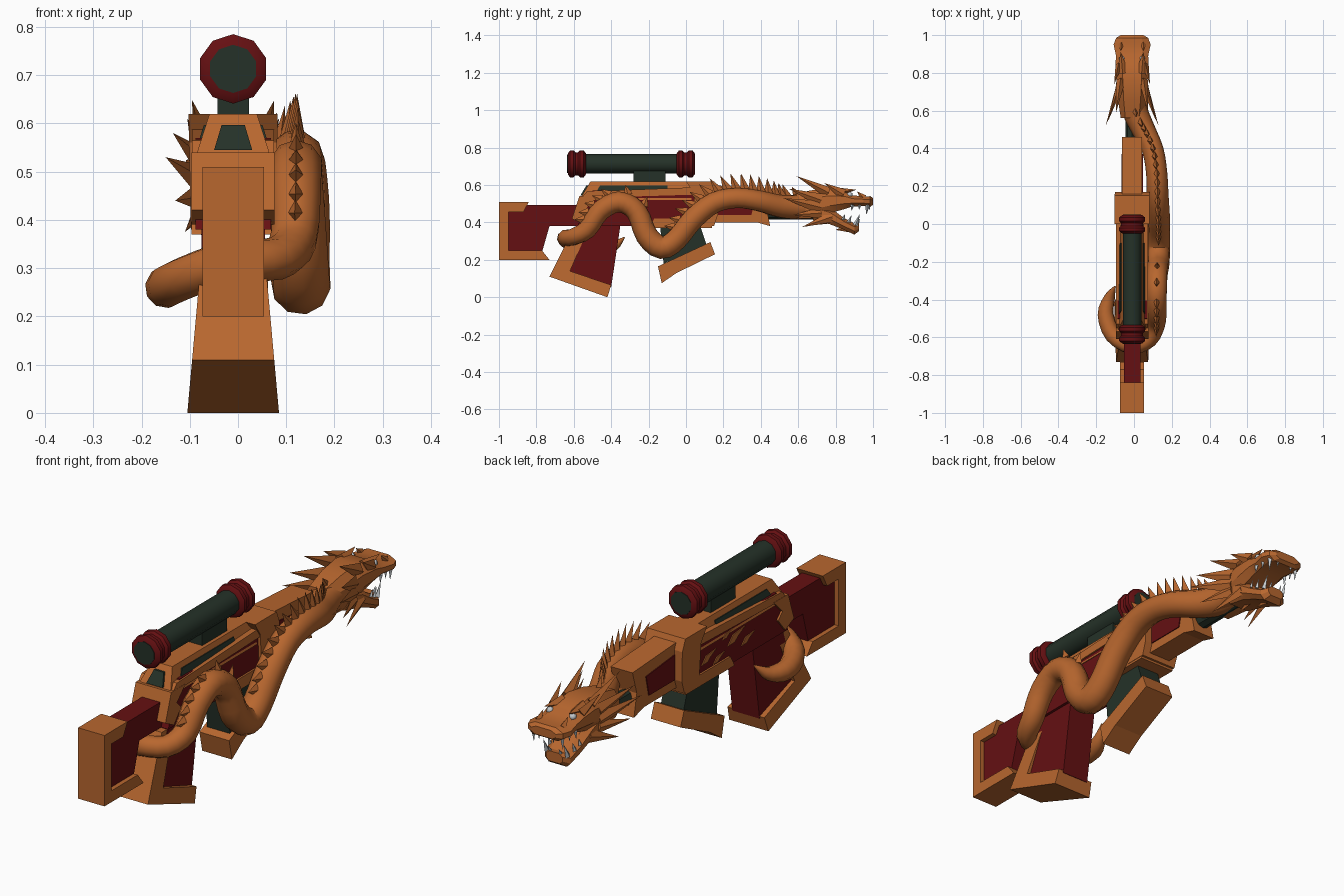
import bpy, bmesh, math
from mathutils import Vector, Matrix

if "Cube" in bpy.data.objects:
    bpy.data.objects.remove(bpy.data.objects["Cube"])

CX = -0.01  # middle plane of the weapon


def material(name, rgb):
    m = bpy.data.materials.new(name)
    m.use_nodes = True
    m.diffuse_color = (*rgb, 1)
    m.node_tree.nodes["Principled BSDF"].inputs["Base Color"].default_value = (*rgb, 1)
    return m


GOLD = material("burnt_orange", (0.48, 0.135, 0.028))
RED = material("dark_red", (0.13, 0.005, 0.006))
GREEN = material("dark_green", (0.018, 0.031, 0.021))
WHITE = material("ivory_grey", (0.55, 0.58, 0.6))


def finish(name, bm, mat, smooth=0):
    bmesh.ops.recalc_face_normals(bm, faces=bm.faces)
    me = bpy.data.meshes.new(name)
    bm.to_mesh(me)
    bm.free()
    me.materials.append(mat)
    ob = bpy.data.objects.new(name, me)
    bpy.context.collection.objects.link(ob)
    if smooth:
        bpy.ops.object.select_all(action="DESELECT")
        ob.select_set(True)
        bpy.context.view_layer.objects.active = ob
        bpy.ops.object.shade_smooth_by_angle(angle=math.radians(smooth))
    return ob


def skin(bm, rings):
    """Join closed rings of points into a capped surface."""
    loops = [[bm.verts.new(p) for p in ring] for ring in rings]
    n = len(loops[0])
    for a, b in zip(loops, loops[1:]):
        for i in range(n):
            bm.faces.new((a[i], a[(i + 1) % n], b[(i + 1) % n], b[i]))
    bm.faces.new(loops[0])
    bm.faces.new(loops[-1])


def prism(name, pts, half, mat, cx=CX):
    """Side profile (y, z) extruded across x; half may depend on z."""
    w = half if callable(half) else lambda z: half
    bm = bmesh.new()
    skin(bm, [[(cx + s * w(z), y, z) for y, z in pts] for s in (-1, 1)])
    return finish(name, bm, mat)


def lathe(name, profile, mat, z0, sides=10):
    bm = bmesh.new()
    skin(bm, [[(CX + r * math.sin(math.tau * i / sides), y, z0 + r * math.cos(math.tau * i / sides))
               for i in range(sides)] for y, r in profile])
    return finish(name, bm, mat, 40)


def spikes(name, items, mat, sides=4):
    """Cones given as (base, tip, radius, sideways flattening)."""
    bm = bmesh.new()
    for base, tip, r, flat in items:
        base, tip = Vector(base), Vector(tip)
        d = (tip - base).normalized()
        u = d.cross(Vector((1, 0, 0))).normalized()
        v = d.cross(u)
        ring = [bm.verts.new(base + r * (math.cos(math.tau * i / sides) * u + flat * math.sin(math.tau * i / sides) * v))
                for i in range(sides)]
        top = bm.verts.new(tip)
        bm.faces.new(ring)
        for i in range(sides):
            bm.faces.new((ring[i], ring[(i + 1) % sides], top))
    return finish(name, bm, mat)


def mirrored(items):
    """Repeat head details on both sides of the middle plane."""
    flip = lambda p: (2 * CX - p[0], p[1], p[2])
    return items + [(flip(b), flip(t), r, f) for b, t, r, f in items]


# Stock
prism("butt_plate", [(-1, .2), (-.73, .2), (-.77, .25), (-.95, .25), (-.95, .455),
                     (-.87, .455), (-.84, .51), (-1, .51)], .064, GOLD)
prism("stock", [(-.96, .24), (-.77, .24), (-.73, .38), (-.55, .38), (-.55, .492), (-.96, .492)], .044, RED)

# Pistol grip
prism("grip_frame", [(-.73, .11), (-.42, 0), (-.4, .065), (-.62, .14), (-.52, .37), (-.6, .37)],
      lambda z: .095 - .09 * z, GOLD)
prism("grip", [(-.65, .12), (-.4, .055), (-.35, .39), (-.55, .41)], .066, RED)

# Receiver with raised trim
prism("receiver_core", [(-.58, .38), (.14, .38), (.14, .57), (-.5, .57)], .078, RED)
prism("receiver_front_trim", [(.05, .38), (.15, .38), (.17, .44), (.17, .57), (.15, .62), (0, .62), (.04, .56)],
      lambda z: .088 + .02 * (z - .4), GOLD)
prism("receiver_bottom_trim", [(-.2, .37), (.14, .37), (.14, .42), (-.17, .42)], .086, GOLD)
prism("receiver_top_trim", [(-.56, .53), (.1, .55), (.1, .59), (-.53, .565)], .085, GOLD)
prism("receiver_rear_trim", [(-.61, .42), (-.55, .39), (-.5, .45), (-.53, .48), (-.47, .54), (-.57, .54)],
      .086, GOLD)
slope = lambda z: .078 - .32 * (z - .53)
prism("upper_receiver", [(-.57, .52), (.03, .52), (.03, .62), (-.51, .62)], slope, GOLD)
prism("upper_side_panel", [(-.49, .545), (-.1, .545), (-.1, .597), (-.46, .597)],
      lambda z: slope(z) + .004, GREEN)
prism("upper_rear_panel", [(-.564, .545), (-.53, .545), (-.515, .597), (-.533, .597)],
      lambda z: .044 - .3 * (z - .53), GREEN)

# Flame ornament on the flat side
for k, (y, z, s) in enumerate([(-.03, .47, 1), (-.1, .44, .8), (-.22, .49, 1.2), (-.3, .45, .9), (-.16, .52, .7)]):
    prism("flame_%d" % k, [(y + s * a, z + s * b) for a, b in
                           ((.05, -.02), (.02, .012), (-.05, .018), (-.01, -.002), (.01, -.018))],
          .004, GOLD, cx=CX - .078)

# Fore-end and barrel
prism("fore_end", [(.12, .4), (.38, .4), (.45, .38), (.43, .48), (.46, .58), (.12, .6)], .053, GOLD)
prism("fore_end_panel", [(.17, .44), (.35, .44), (.37, .53), (.17, .55)], .057, RED)
lathe("barrel", [(.4, .034), (.72, .034)], GREEN, .45, 8)

# Magazine
prism("magazine", [(-.12, .18), (.11, .28), (.07, .4), (-.14, .4)], .055, GREEN)
prism("magazine_base", [(-.15, .165), (-.13, .075), (-.05, .13), (.155, .23), (.13, .295)], .072, GOLD)

# Scope
lathe("scope_tube", [(-.61, .052), (.025, .052)], GREEN, .713)
for name, y in (("rear_scope_ring", -.632), ("front_scope_ring", -.05)):
    lathe(name, [(y, .056), (y + .012, .072), (y + .03, .072), (y + .04, .062), (y + .055, .062),
                 (y + .065, .072), (y + .085, .072), (y + .097, .056)], RED, .713)
lathe("scope_lens", [(-.635, .05), (.049, .05)], GREEN, .713)
prism("scope_mount", [(-.28, .6), (-.11, .6), (-.11, .68), (-.28, .68)], .033, GREEN)

# Serpent body: x, y, z, radius from tail tip to neck
keys = [Vector(k) for k in [
    (-.1, -.33, .32, .004), (-.13, -.39, .27, .03), (-.15, -.48, .26, .043), (-.11, -.59, .28, .045),
    (-.01, -.645, .315, .045), (.08, -.61, .32, .045), (.115, -.53, .36, .05), (.12, -.46, .46, .054),
    (.12, -.36, .51, .056), (.122, -.265, .46, .057), (.128, -.21, .33, .06), (.13, -.13, .265, .062),
    (.13, -.05, .31, .06), (.13, .04, .42, .06), (.125, .15, .505, .058), (.12, .27, .53, .056),
    (.1, .39, .515, .057), (.05, .5, .487, .062), (.005, .6, .482, .068), (CX, .7, .495, .07)]]


def spline(keys, steps):
    ext = [2 * keys[0] - keys[1]] + keys + [2 * keys[-1] - keys[-2]]
    out = []
    for a, b, c, d in zip(ext, ext[1:], ext[2:], ext[3:]):
        for i in range(steps):
            t = i / steps
            out.append((2 * b + (c - a) * t + (2 * a - 5 * b + 4 * c - d) * t * t
                        + (3 * b - a - 3 * c + d) * t ** 3) / 2)
    return out + [keys[-1]]


path = spline(keys, 3)
rings, spines = [], []
side = Vector((0, 0, 1))
last = None
for i, p in enumerate(path):
    tan = (path[min(i + 1, len(path) - 1)].xyz - path[max(i - 1, 0)].xyz).normalized()
    side = (side - side.dot(tan) * tan).normalized()
    other = tan.cross(side)
    rings.append([p.xyz + p.w * (math.cos(math.tau * j / 10) * side + math.sin(math.tau * j / 10) * other)
                  for j in range(10)])
    # back spines on the two humps, leaning towards the tail
    hump = p.x > .1 and -.56 < p.y < -.25 and p.z > .38
    back = p.y > -.04 and p.y < .64
    if (hump or back) and (last is None or (p.xyz - last).length > .038):
        last = p.xyz
        up = Vector((0, -tan.z, tan.y)).normalized()
        h = .045 if hump else .045 + .04 * math.sin(math.pi * (p.y + .04) / .68)
        foot = p.xyz + up * p.w * .85
        spines.append((foot, foot + up * h - tan * .03, .026, .6))
bm = bmesh.new()
skin(bm, rings)
finish("serpent_body", bm, GOLD, 45)
spikes("back_spines", spines, GOLD)


def head_part(name, sections):
    """Bevelled box sections (y, z, half width, half height)."""
    corners = [(-1, -.4), (-.7, -1), (.7, -1), (1, -.4), (1, .4), (.6, 1), (-.6, 1), (-1, .4)]
    bm = bmesh.new()
    skin(bm, [[(CX + a * w, y, z + b * h) for a, b in corners] for y, z, w, h in sections])
    return finish(name, bm, GOLD, 25)


# Serpent head
head_part("skull_and_snout", [(.56, .482, .06, .06), (.66, .495, .075, .075), (.76, .515, .082, .068),
                              (.85, .52, .088, .048), (.89, .515, .085, .03), (.95, .513, .098, .026),
                              (.985, .512, .085, .028), (1, .512, .06, .018)])
head_part("lower_jaw", [(.68, .46, .068, .05), (.77, .435, .075, .045), (.84, .395, .07, .032),
                        (.9, .365, .062, .03), (.925, .375, .04, .022)])
spikes("horns_and_frill", mirrored([
    ((.05, .76, .56), (.075, .59, .648), .03, .8), ((.06, .72, .52), (.115, .55, .58), .035, .5),
    ((.06, .72, .48), (.13, .52, .53), .035, .5), ((.06, .72, .45), (.11, .57, .44), .03, .5),
    ((.055, .78, .43), (.09, .62, .375), .03, .5), ((.06, .84, .55), (.085, .74, .61), .03, .6),
    ((.04, .8, .56), (.05, .91, .575), .028, 1.2), ((.05, .95, .53), (.05, .915, .565), .02, .8)]), GOLD)
spikes("chin_spines", [((CX, .78, .42), (CX, .68, .385), .025, .6), ((CX, .88, .37), (CX, .8, .36), .025, .6)], GOLD)

# Teeth and eyes
teeth = [((.06, .97, .5), (.06, .965, .44), .014, .8), ((.025, .98, .5), (.025, .98, .465), .011, .8),
         ((.065, .93, .5), (.065, .925, .465), .011, .8), ((.068, .89, .495), (.068, .885, .46), .011, .8),
         ((.04, .905, .385), (.04, .93, .445), .014, .8), ((.015, .915, .39), (.015, .93, .42), .01, .8),
         ((.05, .87, .4), (.05, .885, .44), .011, .8), ((.055, .84, .415), (.055, .85, .445), .01, .8)]
spikes("teeth", mirrored(teeth), WHITE)
bm = bmesh.new()
for s in (-1, 1):
    bmesh.ops.create_icosphere(bm, subdivisions=1, radius=.017,
                               matrix=Matrix.Translation((CX + s * .055, .875, .548)))
finish("eyes", bm, WHITE, 60)
